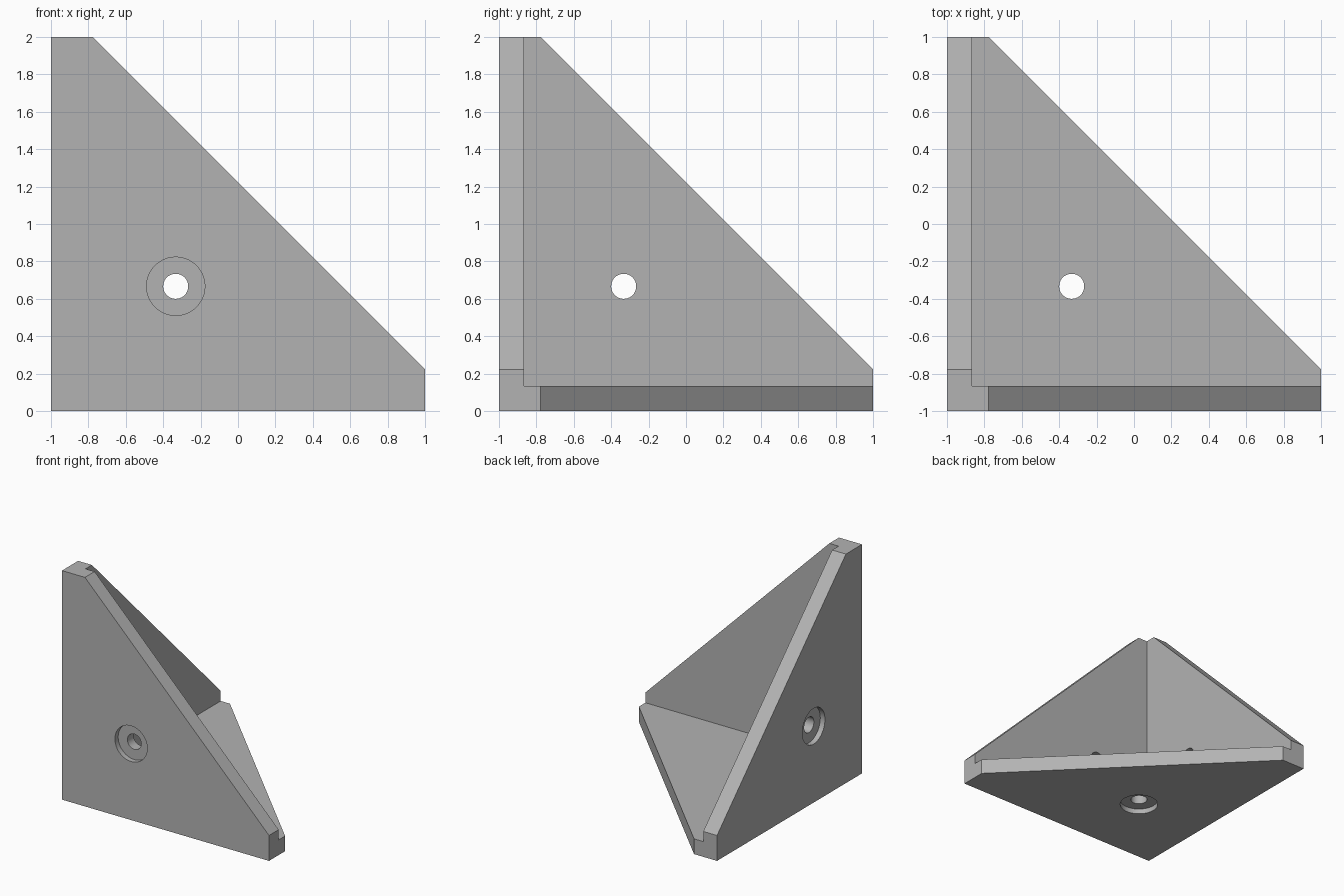
import bpy
from math import pi
from mathutils import Matrix, Vector

if "Cube" in bpy.data.objects:
    bpy.data.objects.remove(bpy.data.objects["Cube"])

SIZE, WALL, TIP = 2.0, 0.133, 0.222
HOLE, BORE, BORE_DEPTH, INSET = 0.067, 0.156, 0.045, 0.667
CORNER = Vector((-1, -1, 0))

grey = bpy.data.materials.new("plain grey")
grey.use_nodes = True
colour = (0.45, 0.45, 0.45, 1)
grey.diffuse_color = colour
grey.node_tree.nodes["Principled BSDF"].inputs["Base Color"].default_value = colour


def plate(name, axis):
    """Clipped triangular plate lying against the corner, normal to an axis."""
    outline = [(0, 0), (SIZE, 0), (SIZE, TIP), (TIP, SIZE), (0, SIZE)]
    n = len(outline)

    def place(u, v, w):
        # cyclic axis order keeps the orientation right-handed
        p = [0, 0, 0]
        p[(axis + 1) % 3], p[(axis + 2) % 3], p[axis] = u, v, w
        return CORNER + Vector(p)

    verts = [place(u, v, w) for w in (0, WALL) for u, v in outline]
    faces = [list(range(n))[::-1], list(range(n, 2 * n))]
    faces += [[i, (i + 1) % n, (i + 1) % n + n, i + n] for i in range(n)]
    mesh = bpy.data.meshes.new(name)
    mesh.from_pydata(verts, [], faces)
    mesh.materials.append(grey)
    obj = bpy.data.objects.new(name, mesh)
    bpy.context.collection.objects.link(obj)
    return obj


def cutter(name, axis, radius, start, end):
    """Cylinder along an axis, through the screw position of that plate."""
    centre = Vector((INSET, INSET, INSET))
    centre[axis] = (start + end) / 2
    turn = [(0, pi / 2, 0), (pi / 2, 0, 0), (0, 0, 0)][axis]
    bpy.ops.mesh.primitive_cylinder_add(vertices=48, radius=radius, depth=end - start,
                                        location=CORNER + centre, rotation=turn)
    obj = bpy.context.object
    obj.name = name
    obj.data.materials.append(grey)
    return obj


def boolean(target, tool, operation):
    """Apply a boolean and remove the tool."""
    mod = target.modifiers.new(operation.lower(), "BOOLEAN")
    mod.operation, mod.solver, mod.object = operation, "EXACT", tool
    bpy.context.view_layer.objects.active = target
    bpy.ops.object.modifier_apply(modifier=mod.name)
    bpy.data.objects.remove(tool)


# Three mutually perpendicular plates merged into one corner
bracket = plate("corner_bracket", 2)
boolean(bracket, plate("side_plate", 0), "UNION")
boolean(bracket, plate("front_plate", 1), "UNION")

# Screw hole with a counterbore on the outside of each plate
for axis in range(3):
    boolean(bracket, cutter("screw_hole", axis, HOLE, -0.1, WALL + 0.1), "DIFFERENCE")
    boolean(bracket, cutter("counterbore", axis, BORE, -0.1, BORE_DEPTH), "DIFFERENCE")

# Smooth hole walls, crisp edges
bpy.ops.object.select_all(action="DESELECT")
bracket.select_set(True)
bpy.context.view_layer.objects.active = bracket
bpy.ops.object.shade_smooth_by_angle(angle=pi / 6)
